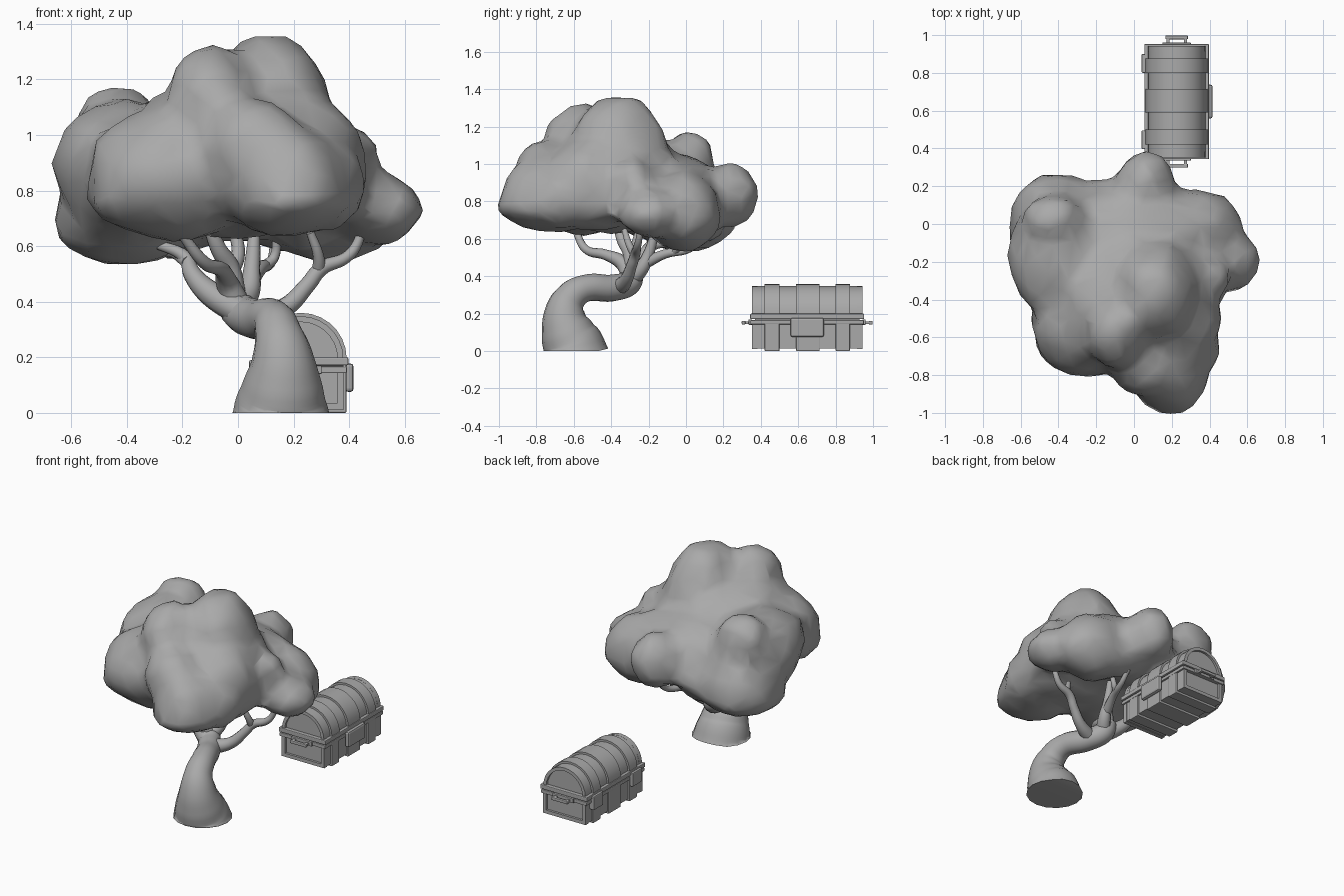
import bpy
import bmesh
import math
from mathutils import Vector, noise

cube = bpy.data.objects.get("Cube")
if cube:
    bpy.data.objects.remove(cube, do_unlink=True)

grey = bpy.data.materials.new("plain_grey")
grey.use_nodes = True
grey.diffuse_color = (.4, .4, .4, 1)
grey.node_tree.nodes["Principled BSDF"].inputs["Base Color"].default_value = (.4, .4, .4, 1)


def add_object(name, mesh):
    obj = bpy.data.objects.new(name, mesh)
    bpy.context.scene.collection.objects.link(obj)
    mesh.materials.clear()
    mesh.materials.append(grey)
    return obj


def finish(name, bm, sharp_angle=0.0):
    """Turn a bmesh into an object, smooth except over edges above the angle."""
    mesh = bpy.data.meshes.new(name)
    bmesh.ops.recalc_face_normals(bm, faces=bm.faces[:])
    for face in bm.faces:
        face.smooth = sharp_angle > 0
    bm.to_mesh(mesh)
    bm.free()
    if sharp_angle:
        mesh.set_sharp_from_angle(angle=math.radians(sharp_angle))
    return add_object(name, mesh)


# ---------- tree: trunk and branches ----------
def limb(name, points, sides=3):
    """Tapered tube through (x, y, z, radius) points."""
    curve = bpy.data.curves.new(name + "_path", "CURVE")
    curve.dimensions = "3D"
    curve.bevel_depth = 1
    curve.bevel_resolution = sides
    curve.resolution_u = 6
    curve.use_fill_caps = True
    spline = curve.splines.new("BEZIER")
    spline.bezier_points.add(len(points) - 1)
    for knot, (x, y, z, r) in zip(spline.bezier_points, points):
        knot.co = (x, y, z)
        knot.radius = r
        knot.handle_left_type = knot.handle_right_type = "AUTO"
    helper = bpy.data.objects.new(name + "_helper", curve)
    bpy.context.scene.collection.objects.link(helper)
    deps = bpy.context.evaluated_depsgraph_get()
    mesh = bpy.data.meshes.new_from_object(helper.evaluated_get(deps))
    bpy.data.objects.remove(helper, do_unlink=True)
    for vert in mesh.vertices:
        vert.co.z = max(vert.co.z, 0)
    for poly in mesh.polygons:
        poly.use_smooth = len(poly.vertices) < 5
    add_object(name, mesh)


limb("trunk", [
    (.155, -.59, -.03, .18), (.155, -.605, .03, .167), (.16, -.632, .1, .145),
    (.16, -.648, .2, .111), (.145, -.618, .285, .085), (.125, -.54, .335, .073),
    (.06, -.39, .338, .072), (0, -.3, .372, .067), (-.04, -.28, .45, .045)], sides=6)
limb("left_branch", [
    (.02, -.34, .36, .055), (-.1, -.28, .43, .045), (-.165, -.24, .5, .033),
    (-.19, -.2, .56, .024), (-.3, -.16, .61, .016)])
limb("left_twig", [
    (-.18, -.22, .54, .025), (-.22, -.14, .57, .02), (-.25, 0, .57, .015)])
limb("front_branch", [
    (-.01, -.3, .4, .05), (-.04, -.34, .47, .04), (-.06, -.43, .515, .028),
    (-.12, -.53, .54, .023), (-.2, -.59, .64, .018)])
limb("middle_branch", [
    (-.02, -.29, .42, .05), (-.03, -.3, .52, .038), (-.07, -.34, .59, .03),
    (-.11, -.37, .69, .022)])
limb("middle_twig", [
    (-.03, -.3, .5, .032), (0, -.27, .57, .025), (-.02, -.24, .68, .02)])
limb("back_branch", [
    (0, -.3, .38, .05), (.04, -.24, .44, .04), (.05, -.2, .52, .03),
    (.06, -.16, .66, .02)])
limb("back_twig", [
    (.04, -.22, .47, .032), (.08, -.11, .52, .025), (.12, .02, .545, .018),
    (.13, .1, .61, .015)])
limb("back_fork", [
    (.1, -.06, .53, .02), (.13, -.04, .56, .018), (.14, -.05, .64, .015)])
limb("right_branch", [
    (.05, -.36, .34, .05), (.17, -.32, .38, .035), (.25, -.29, .46, .029),
    (.3, -.27, .52, .027), (.39, -.26, .56, .021), (.43, -.25, .61, .018),
    (.445, -.25, .68, .014)])
limb("right_twig", [
    (.29, -.27, .51, .025), (.29, -.3, .56, .02), (.26, -.33, .65, .015)])

# ---------- tree: leaf canopy, lumps merged into one skin ----------
# centre x, y, z, then half width, half depth, height above, height below
lumps = [
    (0, -.4, .88, .42, .4, .33, .24),
    (.11, -.36, 1.05, .23, .26, .31, .3),
    (-.1, -.57, 1.12, .15, .18, .2, .2),
    (.18, -.72, .79, .23, .28, .25, .15),
    (.3, -.66, .8, .15, .16, .2, .14),
    (.06, -.77, .97, .17, .14, .15, .2),
    (-.24, -.54, .82, .3, .26, .28, .19),
    (-.42, -.6, .78, .1, .14, .15, .1),
    (-.4, -.17, .9, .25, .34, .22, .3),
    (-.41, 0, .69, .25, .27, .25, .16),
    (-.2, .06, .72, .2, .17, .15, .14),
    (-.43, .02, 1.02, .16, .13, .15, .15),
    (.06, .22, .83, .15, .16, .17, .17),
    (0, -.02, .84, .4, .2, .2, .22),
    (.16, .06, .76, .18, .13, .15, .18),
    (.33, -.02, .72, .24, .2, .23, .18),
    (.5, -.19, .73, .16, .16, .13, .12),
    (.4, -.29, .93, .1, .1, .09, .1),
    (.24, -.5, .85, .22, .25, .3, .21),
]
PAD = .06    # lumps start this much fatter, so the creases fill before shrinking back
bm = bmesh.new()
for x, y, z, wide, deep, up, down in lumps:
    ball = bmesh.ops.create_icosphere(bm, subdivisions=3, radius=1)["verts"]
    for vert in ball:
        n = vert.co.copy()
        grow = 1.02 + .1 * noise.noise(n * 1.9 + Vector((x, y, z)) * 9)
        tall = up if n.z > 0 else down
        size = Vector((n.x * wide, n.y * deep, n.z * tall)) * grow
        vert.co = Vector((x, y, z)) + size + n * PAD
canopy = finish("leaf_canopy", bm, sharp_angle=180)
remesh = canopy.modifiers.new("merge", "REMESH")
remesh.mode = "VOXEL"
remesh.voxel_size = .022
remesh.use_smooth_shade = True
relax = canopy.modifiers.new("relax", "SMOOTH")
relax.factor = .5
relax.iterations = 4
shrink = canopy.modifiers.new("shrink", "DISPLACE")
shrink.mid_level = 0
shrink.strength = -PAD
thin = canopy.modifiers.new("facets", "DECIMATE")
thin.ratio = .05

# ---------- chest ----------
CX, CY = .226, .648        # chest centre
HALF, LONG = .16, .295     # half width and half length
SEAM = .195                # where the lid starts


def box(name, x, y, z, bevel=0.0):
    """Box from three (low, high) ranges measured from the chest centre."""
    bm = bmesh.new()
    bmesh.ops.create_cube(bm, size=1)
    for vert in bm.verts:
        vert.co = (CX + x[vert.co.x > 0], CY + y[vert.co.y > 0], z[vert.co.z > 0])
    if bevel:
        bmesh.ops.bevel(bm, geom=bm.edges[:], offset=bevel, segments=2,
                        profile=.5, affect="EDGES")
    return finish(name, bm)


def arch(name, y0, y1, outer, inner=0.0, steps=14):
    """Half-round strip (or solid if inner is zero) running along the chest."""
    bm = bmesh.new()
    angles = [math.pi * i / steps for i in range(steps + 1)]
    ring = [(outer * math.cos(a), outer * math.sin(a)) for a in angles]
    if inner:
        ring += [(inner * math.cos(a), inner * math.sin(a)) for a in reversed(angles)]
    face = bm.faces.new([bm.verts.new((CX + u, CY + y0, SEAM + v)) for u, v in ring])
    moved = bmesh.ops.extrude_face_region(bm, geom=[face])["geom"]
    bmesh.ops.translate(bm, vec=(0, y1 - y0, 0),
                        verts=[g for g in moved if isinstance(g, bmesh.types.BMVert)])
    return finish(name, bm, sharp_angle=30)


def both(half):
    return (-half, half)


box("chest_body", both(HALF - .006), both(LONG - .015), (.015, SEAM))
arch("lid_body", -LONG + .015, LONG - .015, HALF - .008)
box("lower_rim", both(HALF + .006), both(LONG + .008), (.143, .166), .004)
box("upper_rim", both(HALF + .011), both(LONG + .01), (.171, .2), .005)

# bands wrapping the base and the lid
for place, centre, half in (("near", -.188, .04), ("middle", .004, .063), ("far", .19, .038)):
    span = (centre - half, centre + half)
    box(place + "_base_band", both(HALF + .004), span, (0, .16), .005)
    arch(place + "_lid_band", *span, HALF + .005, HALF - .02)

for side, s in (("near", -1), ("far", 1)):
    def out(a, b):
        return tuple(sorted((s * a, s * b)))

    # raised frame around each end
    edge = out(LONG - .03, LONG)
    for t in (-1, 1):
        post = tuple(sorted((t * (HALF - .005), t * (HALF - .028))))
        box(side + "_corner_post", post, edge, (.012, .15))
    box(side + "_bottom_rail", both(HALF - .005), edge, (.012, .035))
    arch(side + "_lid_frame", *edge, HALF - .007, HALF - .028)

    # pull handle
    box(side + "_handle_plate", both(.075), out(LONG, LONG + .018), (.14, .17), .003)
    box(side + "_handle_bar", both(.06), out(.33, .35), (.142, .162), .005)
    for t in (-1, 1):
        arm = tuple(sorted((t * .038, t * .055)))
        box(side + "_handle_arm", arm, out(LONG, .34), (.145, .159))
    # hinge on the back long side
    box(side + "_hinge", (-HALF - .026, -HALF + .01), out(.152, .252), (.1, .19), .006)

box("lock_plate", (HALF, HALF + .03), (-.09, .09), (.075, .178), .012)
